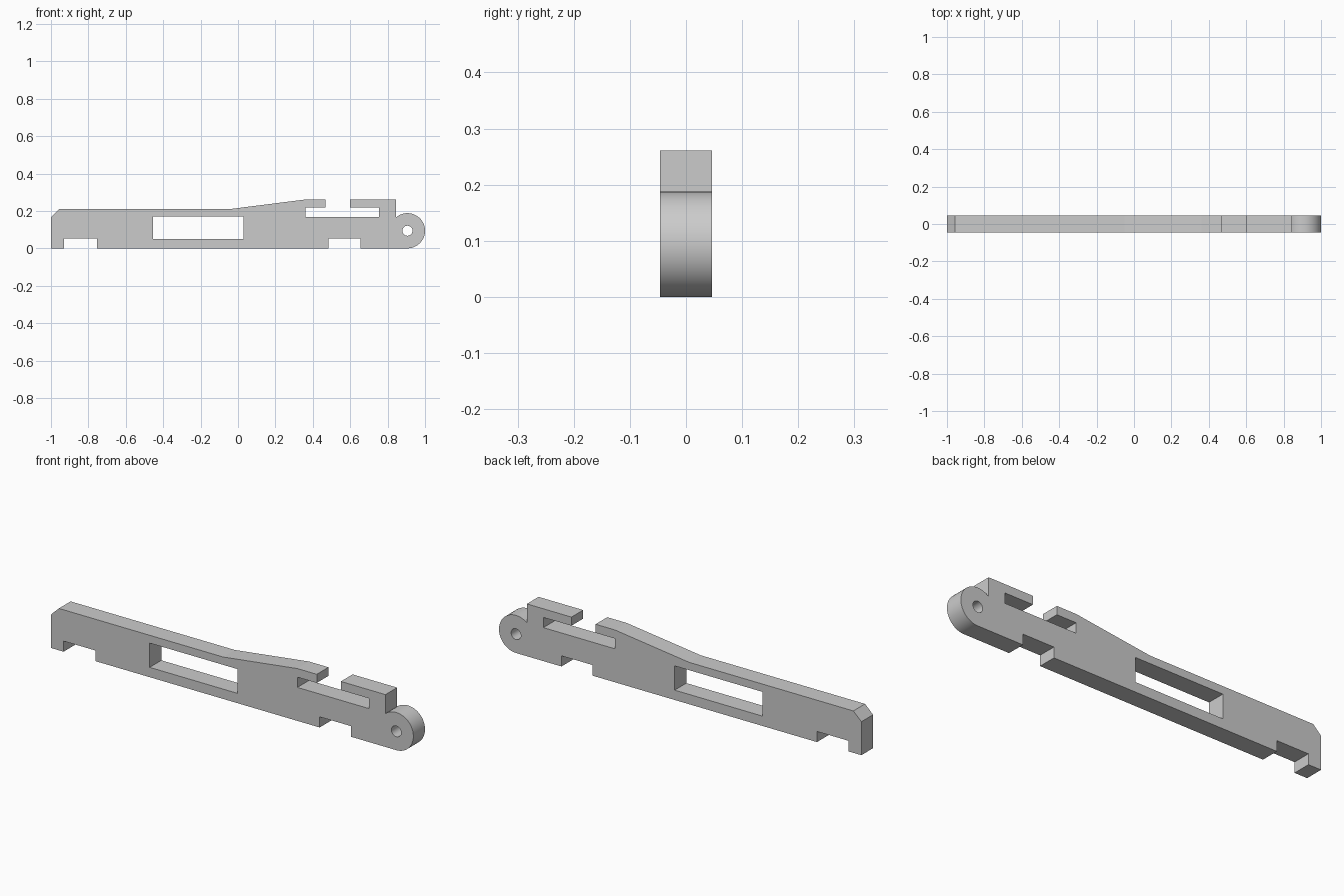
import bpy
import bmesh
import math
from mathutils import Vector

cube = bpy.data.objects.get("Cube")
if cube:
    bpy.data.objects.remove(cube, do_unlink=True)

HALF = 0.046                # half the plate thickness
PX, PZ, R = 0.906, 0.094, 0.094   # pivot centre and knuckle radius

grey = bpy.data.materials.new("plain grey")
grey.use_nodes = True
grey.diffuse_color = (0.6, 0.6, 0.6, 1)
grey.node_tree.nodes["Principled BSDF"].inputs["Base Color"].default_value = grey.diffuse_color


def prism(name, profile, half):
    """Extrude an (x, z) profile symmetrically along y."""
    bm = bmesh.new()
    face = bm.faces.new([bm.verts.new((x, -half, z)) for x, z in profile])
    out = bmesh.ops.extrude_face_region(bm, geom=[face])
    verts = [v for v in out["geom"] if isinstance(v, bmesh.types.BMVert)]
    bmesh.ops.translate(bm, verts=verts, vec=Vector((0, 2 * half, 0)))
    bmesh.ops.recalc_face_normals(bm, faces=bm.faces)
    mesh = bpy.data.meshes.new(name)
    bm.to_mesh(mesh)
    bm.free()
    mesh.materials.append(grey)
    obj = bpy.data.objects.new(name, mesh)
    bpy.context.collection.objects.link(obj)
    return obj


def arc(radius, start, end, steps):
    """Points around the pivot, angles in radians."""
    angles = [start + (end - start) * i / steps for i in range(steps + 1)]
    return [(PX + radius * math.cos(a), PZ + radius * math.sin(a)) for a in angles]


# Underside with its two notches
bottom = [(-1, 0), (-0.93, 0), (-0.93, 0.053), (-0.755, 0.053), (-0.755, 0),
          (0.483, 0), (0.483, 0.053), (0.655, 0.053), (0.655, 0)]
# Rounded knuckle, ending against the upright wall
wall = 0.846
knuckle = arc(R, -math.pi / 2, math.acos((wall - PX) / R), 40)
# Hooks, T-shaped slot, ramp and chamfered tail
top = [(wall, 0.261), (0.6, 0.261), (0.6, 0.218), (0.755, 0.218), (0.755, 0.167),
       (0.36, 0.167), (0.36, 0.218), (0.467, 0.218), (0.467, 0.261), (0.36, 0.261),
       (-0.05, 0.209), (-0.956, 0.209), (-1, 0.167)]
lever = prism("lever_plate", bottom + knuckle + top, HALF)

# Window and pivot hole
window = prism("window_cutter", [(-0.455, 0.049), (0.03, 0.049), (0.03, 0.17), (-0.455, 0.17)], 0.1)
hole = prism("pivot_hole_cutter", arc(0.027, 0, 2 * math.pi, 32)[:-1], 0.1)

bpy.ops.object.select_all(action="DESELECT")
lever.select_set(True)
bpy.context.view_layer.objects.active = lever
for cutter in (window, hole):
    cutter.hide_render = True
    mod = lever.modifiers.new(cutter.name, "BOOLEAN")
    mod.operation, mod.solver, mod.object = "DIFFERENCE", "EXACT", cutter
    bpy.ops.object.modifier_apply(modifier=mod.name)
    bpy.data.objects.remove(cutter, do_unlink=True)

bpy.ops.object.shade_smooth_by_angle(angle=math.radians(20))
# Keep the shallow ramp crease crisp
for edge in lever.data.edges:
    a, b = (lever.data.vertices[i].co for i in edge.vertices)
    if abs(a.x + 0.05) < 0.001 and abs(b.x + 0.05) < 0.001:
        edge.use_edge_sharp = True
    if abs(a.x - 0.36) < 0.001 and abs(b.x - 0.36) < 0.001:
        edge.use_edge_sharp = True
